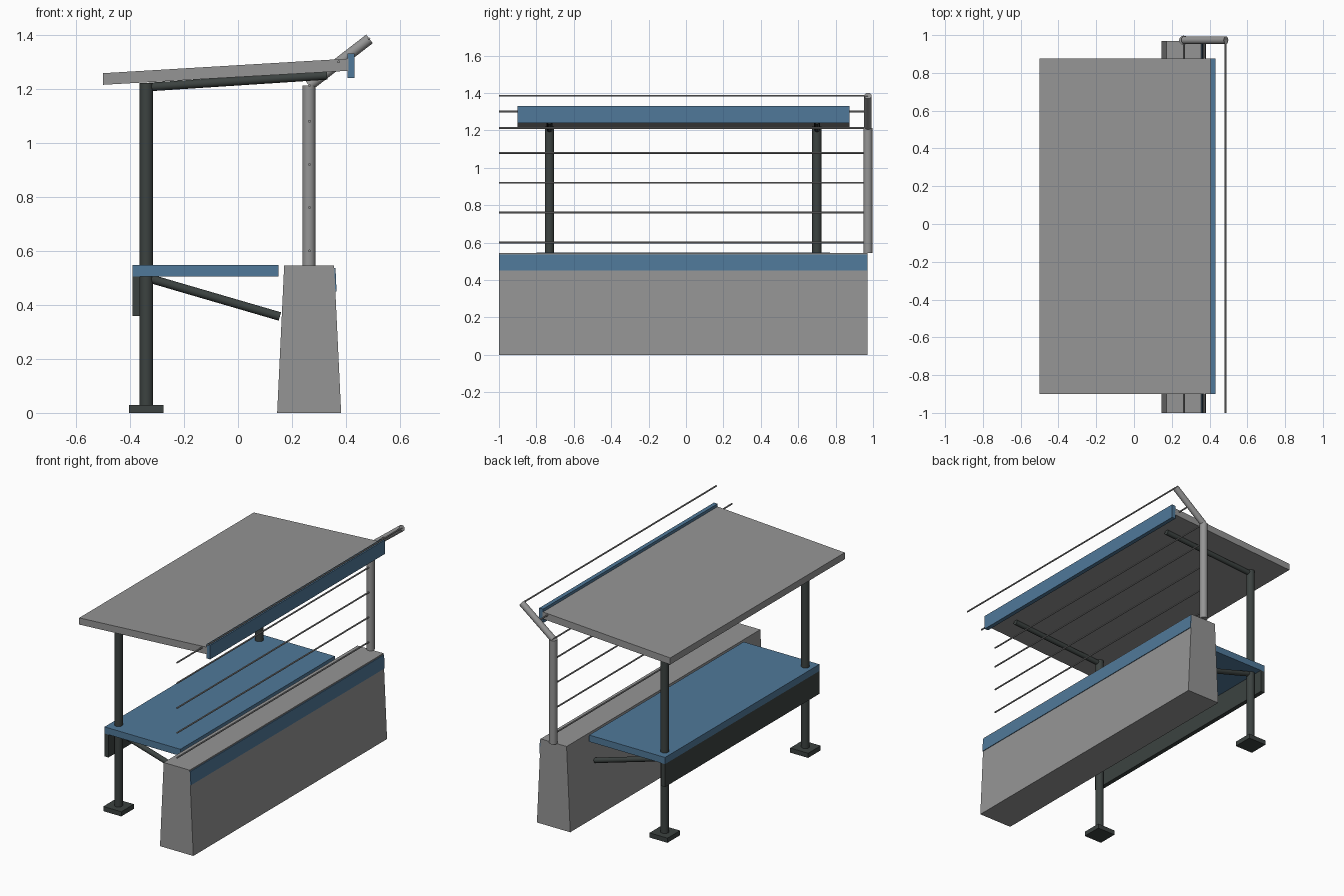
import bpy
from mathutils import Vector

cube = bpy.data.objects.get("Cube")
if cube:
    bpy.data.objects.remove(cube, do_unlink=True)


def material(name, rgb):
    mat = bpy.data.materials.new(name)
    mat.use_nodes = True
    mat.diffuse_color = (*rgb, 1)
    mat.node_tree.nodes["Principled BSDF"].inputs["Base Color"].default_value = (*rgb, 1)
    return mat


GREY = material("concrete grey", (0.30, 0.30, 0.30))
BLUE = material("painted blue", (0.08, 0.19, 0.32))
DARK = material("dark steel", (0.045, 0.055, 0.052))


def prism(name, profile, y0, y1, mat):
    """Extrude an x-z profile (counter-clockwise from the front) along y."""
    n = len(profile)
    verts = [(x, y, z) for y in (y0, y1) for x, z in profile]
    faces = [tuple(range(n)), tuple(reversed(range(n, 2 * n)))]
    faces += [(i, i + n, (i + 1) % n + n, (i + 1) % n) for i in range(n)]
    mesh = bpy.data.meshes.new(name)
    mesh.from_pydata(verts, [], faces)
    mesh.materials.append(mat)
    obj = bpy.data.objects.new(name, mesh)
    bpy.context.collection.objects.link(obj)
    return obj


def box(name, x0, x1, y0, y1, z0, z1, mat):
    return prism(name, [(x0, z0), (x1, z0), (x1, z1), (x0, z1)], y0, y1, mat)


def tube(name, start, end, radius, mat, sides=20):
    a, b = Vector(start), Vector(end)
    bpy.ops.mesh.primitive_cylinder_add(
        vertices=sides, radius=radius, depth=(b - a).length, location=(a + b) / 2,
        rotation=(b - a).to_track_quat('Z', 'Y').to_euler())
    obj = bpy.context.object
    obj.name = name
    obj.data.materials.append(mat)
    bpy.ops.object.shade_smooth_by_angle()
    return obj


# Tapered barrier wall with a painted band along its outer face
prism("barrier_wall", [(0.145, 0), (0.382, 0), (0.356, 0.545), (0.171, 0.545)], -1, 0.97, GREY)
prism("wall_band", [(0.358, 0.45), (0.365, 0.45), (0.361, 0.537), (0.354, 0.537)], -1, 0.97, BLUE)

# Sloping roof slab and fascia
prism("roof", [(-0.5, 1.215), (0.41, 1.267), (0.41, 1.312), (-0.5, 1.258)], -0.9, 0.875, GREY)
box("roof_fascia", 0.405, 0.432, -0.9, 0.875, 1.24, 1.33, BLUE)

# Bench top and its rear apron
box("bench_top", -0.39, 0.15, -0.8, 0.77, 0.505, 0.548, BLUE)
box("bench_apron", -0.39, -0.362, -0.8, 0.77, 0.358, 0.505, DARK)

# Two support frames: foot plate, column, roof beam and bench strut
for side, y in (("front", -0.73), ("back", 0.70)):
    box(side + "_foot_plate", -0.403, -0.275, y - 0.064, y + 0.064, 0, 0.03, DARK)
    tube(side + "_column", (-0.339, y, 0.03), (-0.339, y, 1.222), 0.025, DARK)
    tube(side + "_roof_beam", (-0.33, y, 1.207), (0.33, y, 1.25), 0.016, DARK)
    tube(side + "_bench_strut", (-0.335, y, 0.5), (0.155, y, 0.357), 0.016, DARK)

# Fence post with its cranked arm
tube("fence_post", (0.263, 0.973, 0.545), (0.263, 0.973, 1.212), 0.024, GREY)
tube("fence_arm", (0.263, 0.973, 1.212), (0.487, 0.973, 1.385), 0.02, GREY)

# Wires strung along the fence
wires = [(0.265, z) for z in (0.6, 0.76, 0.92, 1.08, 1.212)] + [(0.373, 1.3), (0.485, 1.385)]
for i, (x, z) in enumerate(wires):
    tube(f"fence_wire_{i + 1}", (x, -1, z), (x, 0.973, z), 0.005, GREY, 8)
